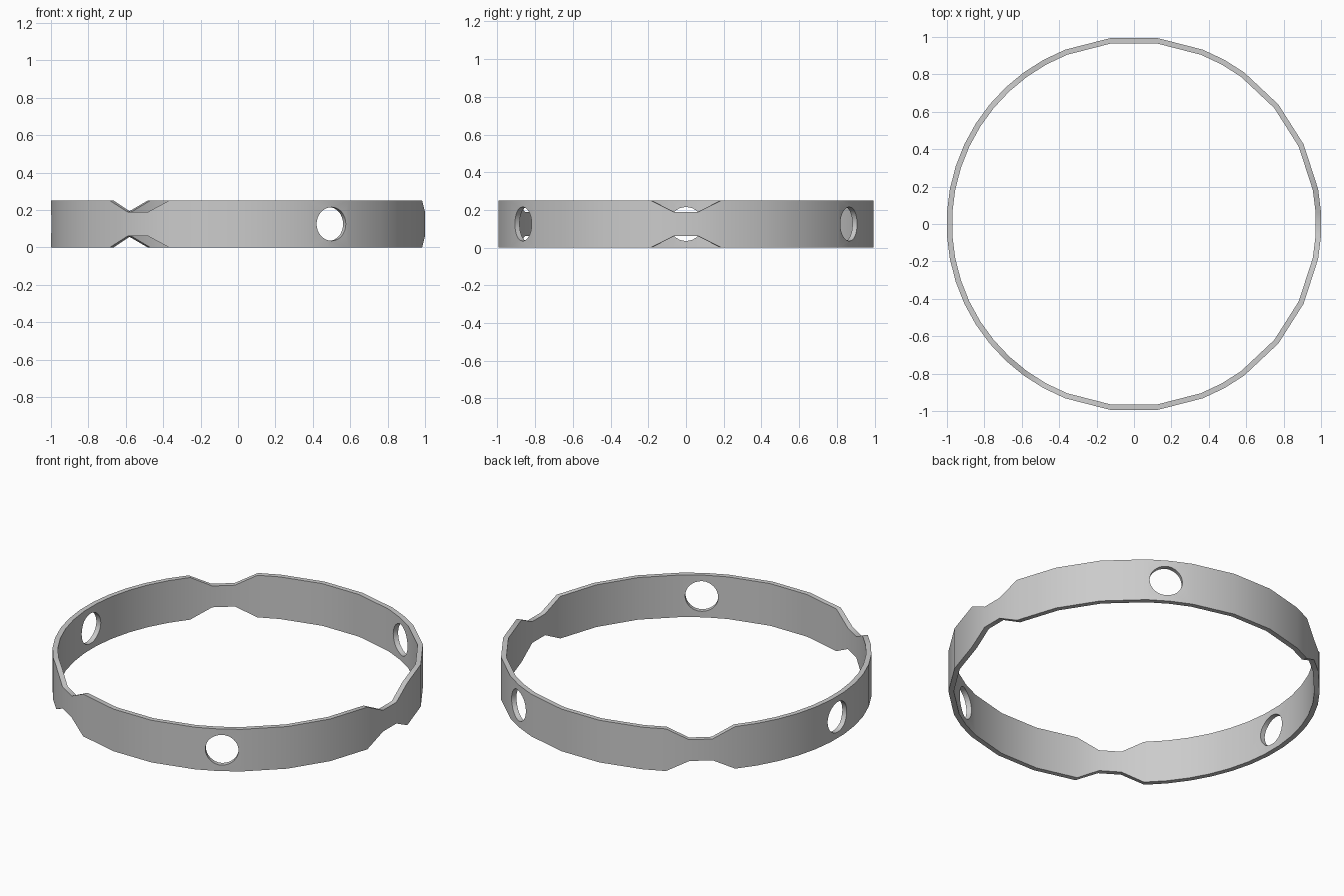
import bpy, bmesh
from math import radians, cos, sin

if "Cube" in bpy.data.objects:
    bpy.data.objects.remove(bpy.data.objects["Cube"])

R_OUT, R_IN, H, NOTCH = 1.002, 0.973, 0.251, 0.062
STEPS = 50
SKIP = {2, 4, 6, 10, 12, 14}
SKIP |= {STEPS - 1 - k for k in SKIP}          # coarser facets on the right half
PINCHED = {0, 49, 17, 18, 32, 33}              # columns forming the three notches

# Ring wall: one rectangular cross-section per facet edge
bm = bmesh.new()
sections = []
for k in range(STEPS):
    if k in SKIP:
        continue
    a = radians((k + 0.5) * 360 / STEPS)
    d = NOTCH if k in PINCHED else 0
    sections.append([bm.verts.new((r * cos(a), r * sin(a), z))
                     for r, z in ((R_OUT, d), (R_OUT, H - d), (R_IN, H - d), (R_IN, d))])
for i, s in enumerate(sections):
    t = sections[(i + 1) % len(sections)]
    for j in range(4):
        n = (j + 1) % 4
        bm.faces.new((s[j], t[j], t[n], s[n]))
bmesh.ops.recalc_face_normals(bm, faces=bm.faces)
mesh = bpy.data.meshes.new("ring_band")
bm.to_mesh(mesh)
bm.free()
ring = bpy.data.objects.new("ring_band", mesh)
bpy.context.collection.objects.link(ring)

# Round radial holes
for deg in (60, 180, 300):
    a = radians(deg)
    bpy.ops.mesh.primitive_cylinder_add(
        vertices=32, radius=0.09, depth=0.3,
        location=(cos(a), sin(a), H / 2), rotation=(0, radians(90), a))
    cutter = bpy.context.object
    cutter.name = "hole_cutter"
    cutter.hide_render = True
    bpy.context.view_layer.objects.active = ring
    mod = ring.modifiers.new("hole", 'BOOLEAN')
    mod.operation = 'DIFFERENCE'
    mod.solver = 'EXACT'
    mod.object = cutter
    bpy.ops.object.modifier_apply(modifier=mod.name)
    bpy.data.objects.remove(cutter)

# Smooth shading with sharp rims
bpy.ops.object.select_all(action='DESELECT')
ring.select_set(True)
bpy.context.view_layer.objects.active = ring
bpy.ops.object.shade_smooth_by_angle(angle=radians(30))
